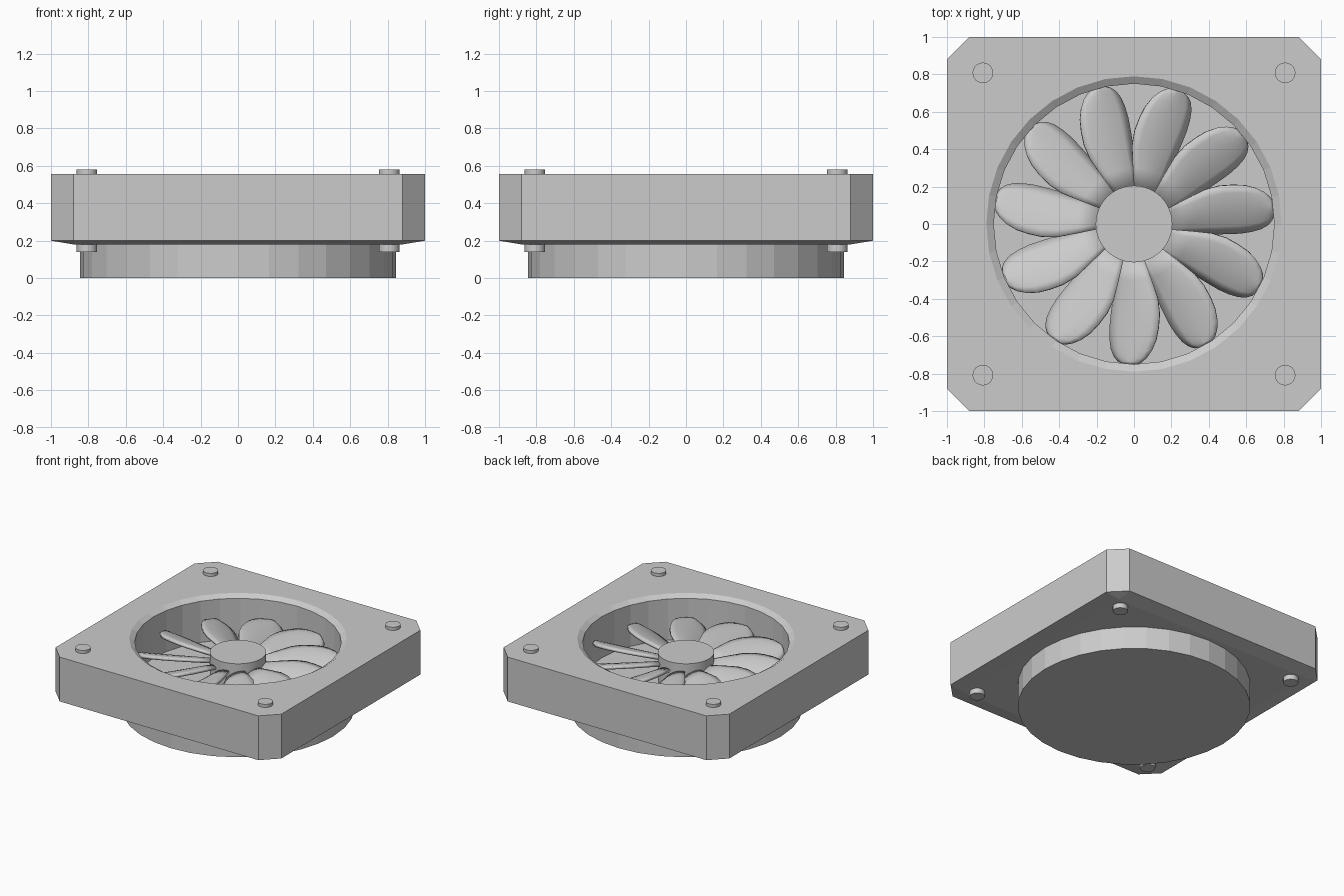
import bpy, bmesh, math
from mathutils import Matrix

if "Cube" in bpy.data.objects:
    bpy.data.objects.remove(bpy.data.objects["Cube"])


def finish(name, bm, smooth=None):
    bmesh.ops.recalc_face_normals(bm, faces=bm.faces[:])
    me = bpy.data.meshes.new(name)
    bm.to_mesh(me)
    bm.free()
    ob = bpy.data.objects.new(name, me)
    bpy.context.collection.objects.link(ob)
    if smooth:
        bpy.ops.object.select_all(action='DESELECT')
        ob.select_set(True)
        bpy.context.view_layer.objects.active = ob
        bpy.ops.object.shade_smooth_by_angle(angle=math.radians(smooth))
    return ob


def cylinder(name, x, y, r, z0, z1, sides, smooth=None):
    bm = bmesh.new()
    bmesh.ops.create_cone(bm, cap_ends=True, segments=sides, radius1=r, radius2=r,
                          depth=z1 - z0, matrix=Matrix.Translation((x, y, (z0 + z1) / 2)))
    return finish(name, bm, smooth)


# Square frame with cut corners and a sloped underside
C = 0.88
octagon = [(sx * a, sy * b) for sx in (-1, 1) for sy in (-1, 1) for a, b in ((1, C), (C, 1))]
bm = bmesh.new()
for z in (0.20, 0.555):
    for x, y in octagon:
        bm.verts.new((x, y, z))
for sx in (-1, 1):
    for sy in (-1, 1):
        bm.verts.new((sx * C, sy * C, 0.18))
bmesh.ops.convex_hull(bm, input=bm.verts[:])
bmesh.ops.dissolve_limit(bm, angle_limit=0.01, verts=bm.verts[:], edges=bm.edges[:])
frame = finish("frame", bm)

# Round opening with a shallow flared lip
bm = bmesh.new()
SIDES = 32
rings = []
for r, z in ((0.75, 0.1), (0.75, 0.53), (0.79, 0.555), (0.79, 0.7)):
    rings.append([bm.verts.new((r * math.cos(i * math.tau / SIDES),
                                r * math.sin(i * math.tau / SIDES), z)) for i in range(SIDES)])
for a, b in zip(rings, rings[1:]):
    for i in range(SIDES):
        j = (i + 1) % SIDES
        bm.faces.new((a[i], a[j], b[j], b[i]))
bm.faces.new(rings[0])
bm.faces.new(rings[-1])
cutter = finish("opening_cutter", bm)
cutter.hide_render = True
cutter.hide_set(True)
cut = frame.modifiers.new("opening", 'BOOLEAN')
cut.operation = 'DIFFERENCE'
cut.object = cutter
bpy.context.view_layer.objects.active = frame
bpy.ops.object.modifier_apply(modifier=cut.name)
bpy.data.objects.remove(cutter)

# Round base, hub and corner bolts
cylinder("base", 0, 0, 0.845, 0, 0.20, 32)
cylinder("hub", 0, 0, 0.205, 0.19, 0.45, 48, 30)
for sx in (-1, 1):
    for sy in (-1, 1):
        cylinder("bolt", sx * 0.808, sy * 0.808, 0.055, 0.14, 0.58, 24, 30)

# Eleven pitched petal blades: radius, clockwise angle, counter-clockwise angle
OUTLINE = [(0.19, -20, 16), (0.30, -17, 17.5), (0.42, -15, 17.8), (0.50, -13.8, 16),
           (0.57, -12.8, 13.4), (0.63, -11.5, 11), (0.68, -10, 8.3), (0.715, -8.2, 5.6),
           (0.735, -6.3, 3.2), (0.745, -4, 1)]
BLADES, ACROSS = 11, 6
for n in range(BLADES):
    axis = math.radians(270) + n * math.tau / BLADES
    bm = bmesh.new()
    rows = []
    for r, lo, hi in OUTLINE:
        row = []
        for i in range(ACROSS + 1):
            t = i / ACROSS
            a = math.radians(lo + (hi - lo) * t)
            z = 0.355 + 0.4 * r * a + 0.02 * (1 - (2 * t - 1) ** 2)
            row.append(bm.verts.new((r * math.cos(axis + a), r * math.sin(axis + a), z)))
        rows.append(row)
    for p, q in zip(rows, rows[1:]):
        for i in range(ACROSS):
            bm.faces.new((p[i], q[i], q[i + 1], p[i + 1]))
    blade = finish("blade", bm, 40)
    thick = blade.modifiers.new("thickness", 'SOLIDIFY')
    thick.thickness = 0.02
    thick.offset = 0
